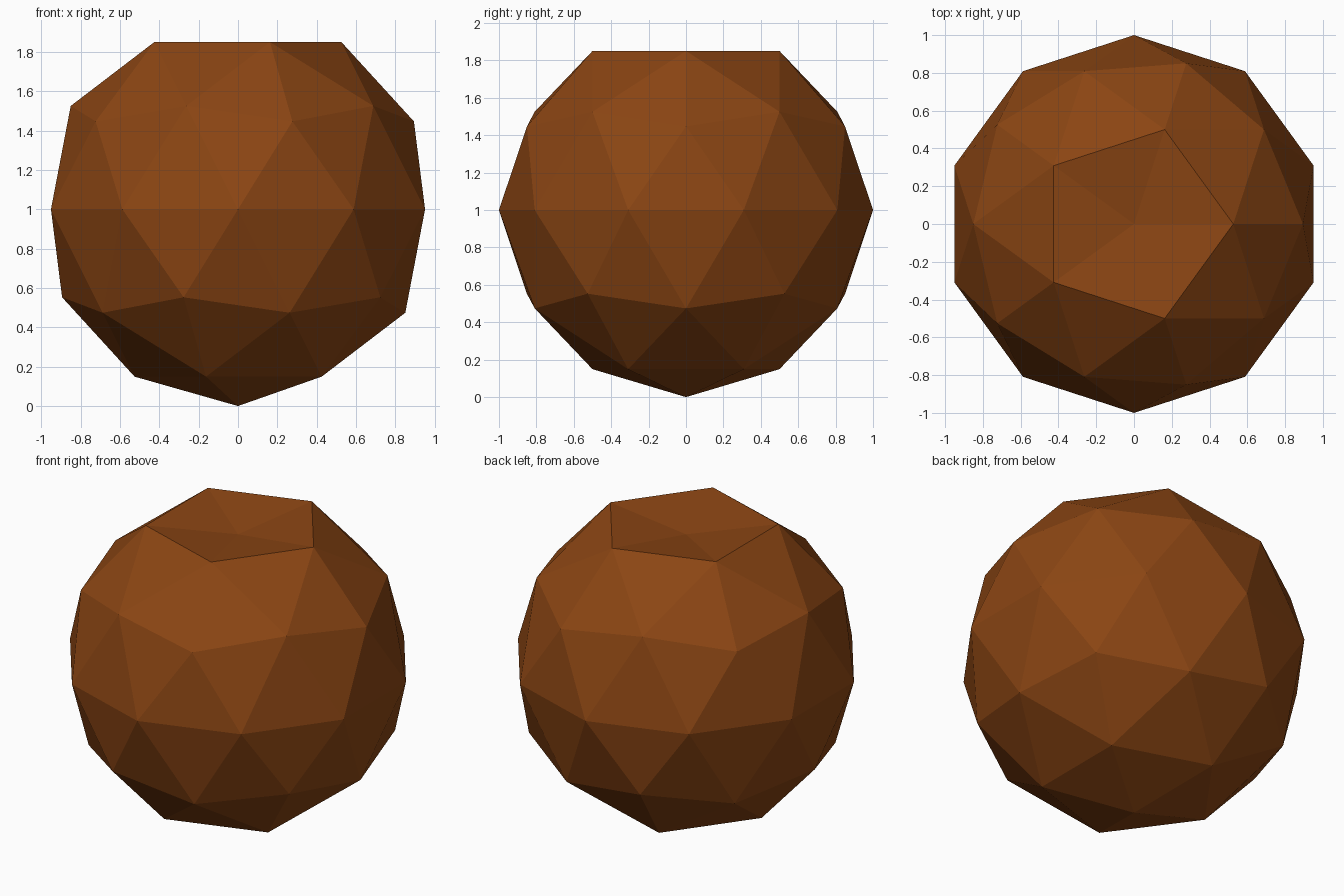
import bpy
import bmesh
from mathutils import Vector

DENT_DEPTH = 0.06

default = bpy.data.objects.get("Cube")
if default:
    bpy.data.objects.remove(default, do_unlink=True)

# Single brown material
brown = bpy.data.materials.new("brown")
brown.use_nodes = True
colour = (0.258, 0.060, 0.0065, 1.0)
brown.diffuse_color = colour
brown.node_tree.nodes["Principled BSDF"].inputs["Base Color"].default_value = colour

# Faceted ball resting on its lowest point
bm = bmesh.new()
bmesh.ops.create_icosphere(bm, subdivisions=2, radius=1.0)
bmesh.ops.translate(bm, verts=bm.verts, vec=Vector((0, 0, 1)))

# Sink the top point slightly below the five-sided rim around it
top = max(bm.verts, key=lambda v: v.co.z)
rim = [e.other_vert(top) for e in top.link_edges]
top.co.z = sum(v.co.z for v in rim) / len(rim) - DENT_DEPTH

bm.normal_update()
mesh = bpy.data.meshes.new("faceted_ball")
bm.to_mesh(mesh)
bm.free()
mesh.materials.append(brown)
ball = bpy.data.objects.new("faceted_ball", mesh)
bpy.context.collection.objects.link(ball)
